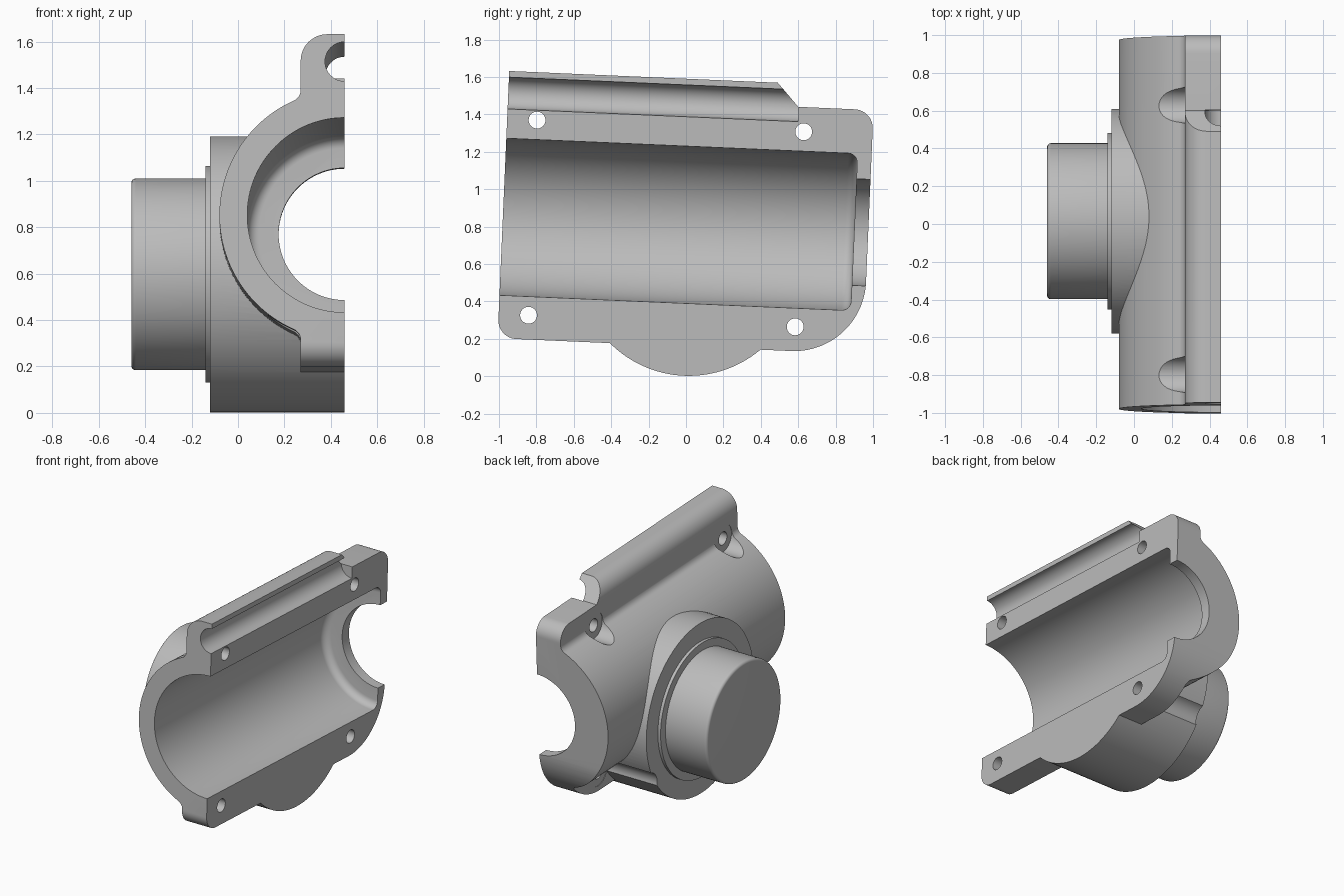
import bpy, bmesh
from math import sin, cos, pi, radians, sqrt, atan2
from mathutils import Vector

if "Cube" in bpy.data.objects:
    bpy.data.objects.remove(bpy.data.objects["Cube"])

TILT = radians(2.5)
SPLIT = 0.46      # x of the joint face, also the bore axis
FLANGE = 0.27     # x of the flange back
FAR = 0.6         # overshoot beyond the joint face, trimmed later

metal = bpy.data.materials.new("grey metal")
metal.use_nodes = True
grey = (0.5, 0.5, 0.5, 1)
metal.diffuse_color = grey
metal.node_tree.nodes["Principled BSDF"].inputs["Base Color"].default_value = grey


def place(x, v, w):
    """Tilted housing frame to world."""
    return Vector((x, v * cos(TILT) + w * sin(TILT),
                   0.81 - v * sin(TILT) + w * cos(TILT)))


def loft(name, rings):
    """Solid through a list of equal-length point rings."""
    bm = bmesh.new()
    rows = [[bm.verts.new(place(*p)) for p in ring] for ring in rings]
    n = len(rows[0])
    for a, b in zip(rows, rows[1:]):
        for i in range(n):
            j = (i + 1) % n
            bm.faces.new((a[i], a[j], b[j], b[i]))
    bm.faces.new(rows[0])
    bm.faces.new(rows[-1])
    bmesh.ops.recalc_face_normals(bm, faces=bm.faces)
    mesh = bpy.data.meshes.new(name)
    bm.to_mesh(mesh)
    bm.free()
    mesh.materials.append(metal)
    ob = bpy.data.objects.new(name, mesh)
    bpy.context.collection.objects.link(ob)
    return ob


def arc(cx, cy, r, start, end, n=12):
    a, b = radians(start), radians(end)
    return [(cx + r * cos(a + (b - a) * i / n), cy + r * sin(a + (b - a) * i / n))
            for i in range(n + 1)]


def lathe_x(name, v, w, steps, n=96):
    """Round solid along x; steps are (x, radius)."""
    return loft(name, [[(x, a, b) for a, b in arc(v, w, r, 0, 360, n)[:-1]]
                       for x, r in steps])


def lathe_v(name, w, steps, n=96):
    """Round solid along the bore direction; steps are (v, radius)."""
    return loft(name, [[(a, v, b) for a, b in arc(SPLIT, w, r, 0, 360, n)[:-1]]
                       for v, r in steps])


def combine(target, tool, operation):
    mod = target.modifiers.new(operation.lower(), "BOOLEAN")
    mod.operation = operation
    mod.solver = "EXACT"
    mod.object = tool
    bpy.context.view_layer.objects.active = target
    bpy.ops.object.modifier_apply(modifier=mod.name)
    bpy.data.objects.remove(tool)


# Cross-section: barrel, filleted flanges and rounded rail
R, FILLET = 0.54, 0.05
fx = FLANGE - FILLET
fw = sqrt((R + FILLET) ** 2 - (SPLIT - fx) ** 2)
lean = 180 - atan2(fw, SPLIT - fx) * 180 / pi
section = [(FAR, 0.78)]
section += arc(FLANGE + 0.115, 0.665, 0.115, 90, 180)
section += arc(fx, fw, FILLET, 0, lean - 180, 8)
section += arc(SPLIT, 0, R, lean, 360 - lean, 64)[1:]
section += arc(fx, -fw, FILLET, 180 - lean, 0, 8)[1:]
section += [(FLANGE, -0.8), (FAR, -0.8)]
housing = loft("half_housing", [[(a, v, b) for a, b in section] for v in (-1.1, 1.1)])

# Side outline: rounded ends, rail step and lower rear sweep
outline = [(-0.98, 0.79), (0.448, 0.79), (0.572, 0.656)]
outline += arc(0.875, 0.556, 0.1, 90, 0)
outline += arc(0.59, -0.265, 0.385, 0, -90, 32)
outline += arc(-0.88, -0.55, 0.1, 270, 180)
combine(housing, loft("outline_cutter", [[(x, a, b) for a, b in outline]
                                         for x in (-0.3, 0.8)]), "INTERSECT")

# Side boss
BV, BW = 0.024, -0.212
combine(housing, lathe_x("boss_blank", BV, BW, [(-0.12, 0.595), (FAR, 0.595)], 128), "UNION")

# Blind bore with a rounded floor, and the smaller end opening
floor = [(v, r) for v, r in arc(0.85, 0.37, 0.05, 90, 0, 8)]
combine(housing, lathe_v("bore_cutter", 0, [(-1.2, 0.42)] + floor, 128), "DIFFERENCE")
combine(housing, lathe_v("opening_cutter", 0, [(0.8, 0.285), (1.2, 0.285)]), "DIFFERENCE")

# Channel along the rail
combine(housing, lathe_v("channel_cutter", 0.662, [(-1.2, 0.085), (0.575, 0.085)], 48),
        "DIFFERENCE")

# Bolt holes and the spot faces behind them
for v in (-0.82, 0.607):
    for w in (-0.52, 0.524):
        combine(housing, lathe_x("bolt_cutter", v, w, [(-0.5, 0.095), (0.273, 0.095),
                (0.273, 0.045), (0.8, 0.045)], 40), "DIFFERENCE")

# Trim to the flat joint face
trim = [(-2, -2), (2, -2), (2, 2), (-2, 2)]
combine(housing, loft("joint_cutter", [[(x, a, b) for a, b in trim]
                                       for x in (SPLIT, 1)]), "DIFFERENCE")

# Collar and side plug
collar = lathe_x("boss_collar", BV, BW, [(-0.141, 0.467), (-0.115, 0.467)], 128)
rim = [(x, r) for x, r in arc(-0.44, 0.393, 0.02, 180, 90, 6)]
plug = lathe_x("side_plug", BV, BW, rim + [(-0.135, 0.413)], 128)

for ob in (housing, collar, plug):
    bpy.ops.object.select_all(action="DESELECT")
    ob.select_set(True)
    bpy.context.view_layer.objects.active = ob
    bpy.ops.object.shade_smooth_by_angle(angle=radians(25))
